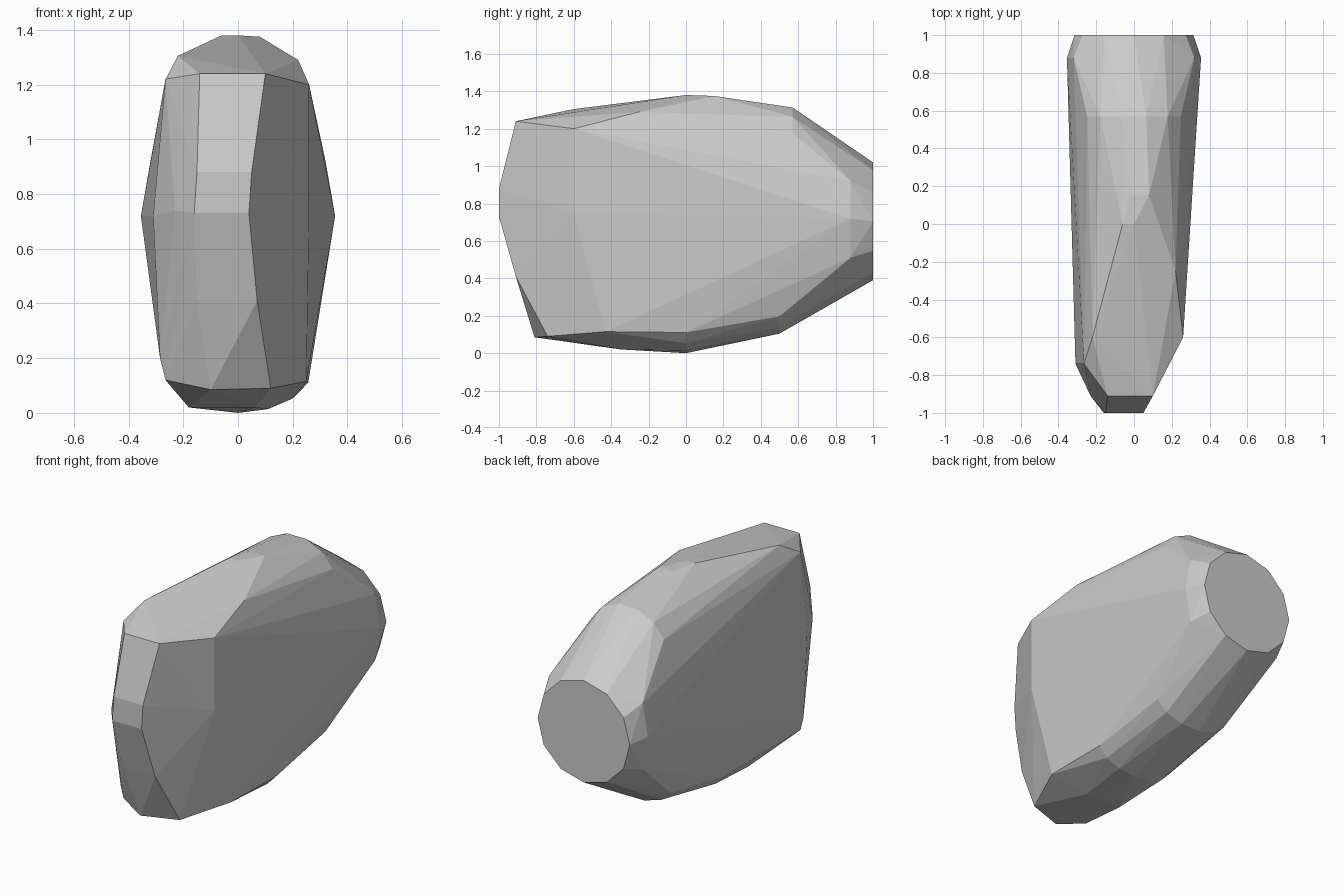
import bpy, bmesh
from math import sin, cos, pi

if "Cube" in bpy.data.objects:
    bpy.data.objects.remove(bpy.data.objects["Cube"])

bm = bmesh.new()


def pair(y, x, z, shift=0.0):
    """Two points mirrored about x = shift."""
    for s in (-1, 1):
        bm.verts.new((shift + s * x, y, z))


def arc(y, rx, rz, cz, start, end, count, shift=0.0):
    """Points along part of an ellipse across the body."""
    for i in range(count):
        a = start + (end - start) * i / max(count - 1, 1)
        bm.verts.new((shift + rx * cos(a), y, cz + rz * sin(a)))


# narrow nose, slightly left of centre
pair(-1.0, 0.10, 0.73, -0.06)
pair(-1.0, 0.10, 0.88, -0.05)
pair(-0.91, 0.12, 1.24, -0.02)
pair(-0.91, 0.11, 0.41, -0.04)
bm.verts.new((-0.10, -0.81, 0.085))
bm.verts.new((0.12, -0.74, 0.09))

# left cheek edge, further forward than the right one
for x, z in ((-0.265, 0.12), (-0.285, 0.20), (-0.31, 0.72), (-0.265, 1.22)):
    bm.verts.new((x, -0.74, z))
bm.verts.new((-0.23, -0.91, 0.74))
bm.verts.new((-0.22, -0.60, 1.305))

# right cheek edge
bm.verts.new((0.26, -0.60, 1.20))
bm.verts.new((0.26, -0.60, 0.75))
bm.verts.new((0.25, -0.43, 0.115))
bm.verts.new((0.22, -0.25, 1.29))

# crown and rear shoulders
pair(0.0, 0.03, 1.38, -0.03)
pair(0.15, 0.05, 1.375, 0.03)
arc(0.57, 0.26, 0.21, 1.11, 0.1 * pi, 0.9 * pi, 6)

# rounded belly
pair(-0.35, 0.12, 0.02, -0.06)
arc(0.0, 0.27, 0.16, 0.16, pi * 1.1, pi * 1.9, 7)
arc(0.50, 0.26, 0.14, 0.24, pi * 1.1, pi * 1.9, 6)

# neck and flat back end
pair(0.88, 0.32, 0.92)
pair(0.88, 0.355, 0.72)
pair(0.88, 0.32, 0.51)
arc(1.0, 0.315, 0.315, 0.705, 0, 2 * pi * 11 / 12, 12)

# faceted skin: convex hull of all the points
hull = bmesh.ops.convex_hull(bm, input=bm.verts[:])
inside = {v for v in hull["geom_interior"] if isinstance(v, bmesh.types.BMVert)}
bmesh.ops.delete(bm, geom=list(inside), context='VERTS')
bmesh.ops.dissolve_limit(bm, angle_limit=0.01, verts=bm.verts[:], edges=bm.edges[:])
bmesh.ops.recalc_face_normals(bm, faces=bm.faces[:])

mesh = bpy.data.meshes.new("faceted_hull")
bm.to_mesh(mesh)
bm.free()
body = bpy.data.objects.new("faceted_hull", mesh)
bpy.context.collection.objects.link(body)
